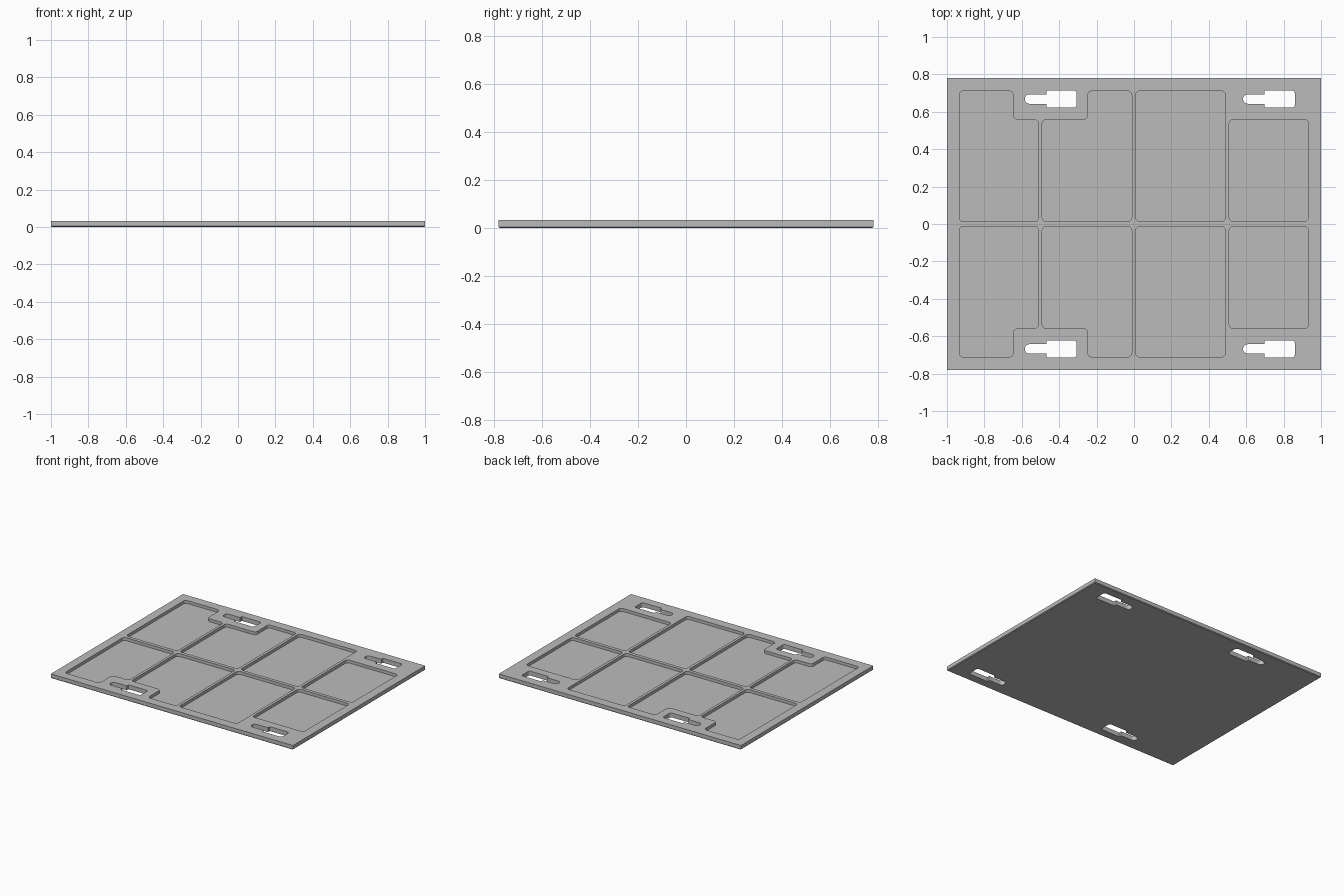
import bpy, bmesh, math
from mathutils import Vector

cube = bpy.data.objects.get("Cube")
if cube:
    bpy.data.objects.remove(cube, do_unlink=True)

LENGTH, WIDTH, HEIGHT = 2.0, 1.56, 0.033
FLOOR = 0.011      # top of the thin web under the pockets
CHAMFER = 0.005

grey = bpy.data.materials.new("plain grey")
grey.use_nodes = True
colour = (0.5, 0.5, 0.5, 1)
grey.diffuse_color = colour
grey.node_tree.nodes["Principled BSDF"].inputs["Base Color"].default_value = colour


def make_object(name, bm):
    bmesh.ops.recalc_face_normals(bm, faces=bm.faces)
    mesh = bpy.data.meshes.new(name)
    bm.to_mesh(mesh)
    bm.free()
    mesh.materials.append(grey)
    obj = bpy.data.objects.new(name, mesh)
    bpy.context.scene.collection.objects.link(obj)
    return obj


def rounded(points, radii, steps=5):
    """Round every corner of an outline with a tangent arc."""
    out = []
    for i, p in enumerate(points):
        p = Vector(p)
        a = (Vector(points[i - 1]) - p).normalized()
        b = (Vector(points[(i + 1) % len(points)]) - p).normalized()
        r = radii[i]
        if r == 0:
            out.append(p)
            continue
        centre = p + (a + b) * r
        for k in range(steps + 1):
            t = k / steps * math.pi / 2
            out.append(centre - b * r * math.cos(t) - a * r * math.sin(t))
    return out


def add_prism(bm, outline, z0, z1):
    face = bm.faces.new([bm.verts.new((p.x, p.y, z0)) for p in outline])
    top = bmesh.ops.extrude_face_region(bm, geom=[face])["geom"]
    verts = [v for v in top if isinstance(v, bmesh.types.BMVert)]
    bmesh.ops.translate(bm, verts=verts, vec=(0, 0, z1 - z0))


def box(x0, x1, y0, y1):
    return [(x0, y0), (x1, y0), (x1, y1), (x0, y1)]


# Plate with a fine chamfer round its bottom edge
bm = bmesh.new()
bmesh.ops.create_cube(bm, size=1)
for v in bm.verts:
    v.co = (v.co.x * LENGTH, v.co.y * WIDTH, (v.co.z + 0.5) * HEIGHT)
bottom = [e for e in bm.edges if all(v.co.z < 0.001 for v in e.verts)]
bmesh.ops.bevel(bm, geom=bottom, offset=CHAMFER, segments=1, affect='EDGES')
plate = make_object("base_plate", bm)

# Pocket outlines for one half; the other half is mirrored
LOW, MID, HIGH = 0.013, 0.559, 0.711
pockets = [
    [(-0.934, LOW), (-0.511, LOW), (-0.511, MID), (-0.646, MID), (-0.646, HIGH), (-0.934, HIGH)],
    [(-0.491, LOW), (-0.012, LOW), (-0.012, HIGH), (-0.246, HIGH), (-0.246, MID), (-0.491, MID)],
    box(0.009, 0.488, LOW, HIGH),
    box(0.509, 0.932, LOW, MID),
]
SLOT_Y, WIDE, NARROW = 0.668, 0.046, 0.0255

cut = bmesh.new()
for side in (1, -1):
    for pocket in pockets:
        flipped = [(x, side * y) for x, y in pocket]
        add_prism(cut, rounded(flipped, [0.022] * len(flipped)), FLOOR, HEIGHT + 0.1)
    # Keyhole slots: wide entry with a narrow round-ended neck
    for x in (-0.584, 0.583):
        y = side * SLOT_Y
        neck, end = x + 0.115, x + 0.277
        keyhole = [(x, y - NARROW), (neck, y - NARROW), (neck, y - WIDE), (end, y - WIDE),
                   (end, y + WIDE), (neck, y + WIDE), (neck, y + NARROW), (x, y + NARROW)]
        n = NARROW * 0.999
        add_prism(cut, rounded(keyhole, [n, 0, 0.006, 0.016, 0.016, 0.006, 0, n]), -0.1, HEIGHT + 0.1)
cutter = make_object("pocket_cutter", cut)
cutter.hide_render = True

# Cut the plate, keep the result and drop the cutter
mod = plate.modifiers.new("cut", 'BOOLEAN')
mod.operation = 'DIFFERENCE'
mod.solver = 'EXACT'
mod.object = cutter
bpy.context.view_layer.update()
result = bpy.data.meshes.new_from_object(plate.evaluated_get(bpy.context.evaluated_depsgraph_get()))
plate.modifiers.clear()
plate.data = result
result.name = "base_plate"
bpy.data.objects.remove(cutter, do_unlink=True)
